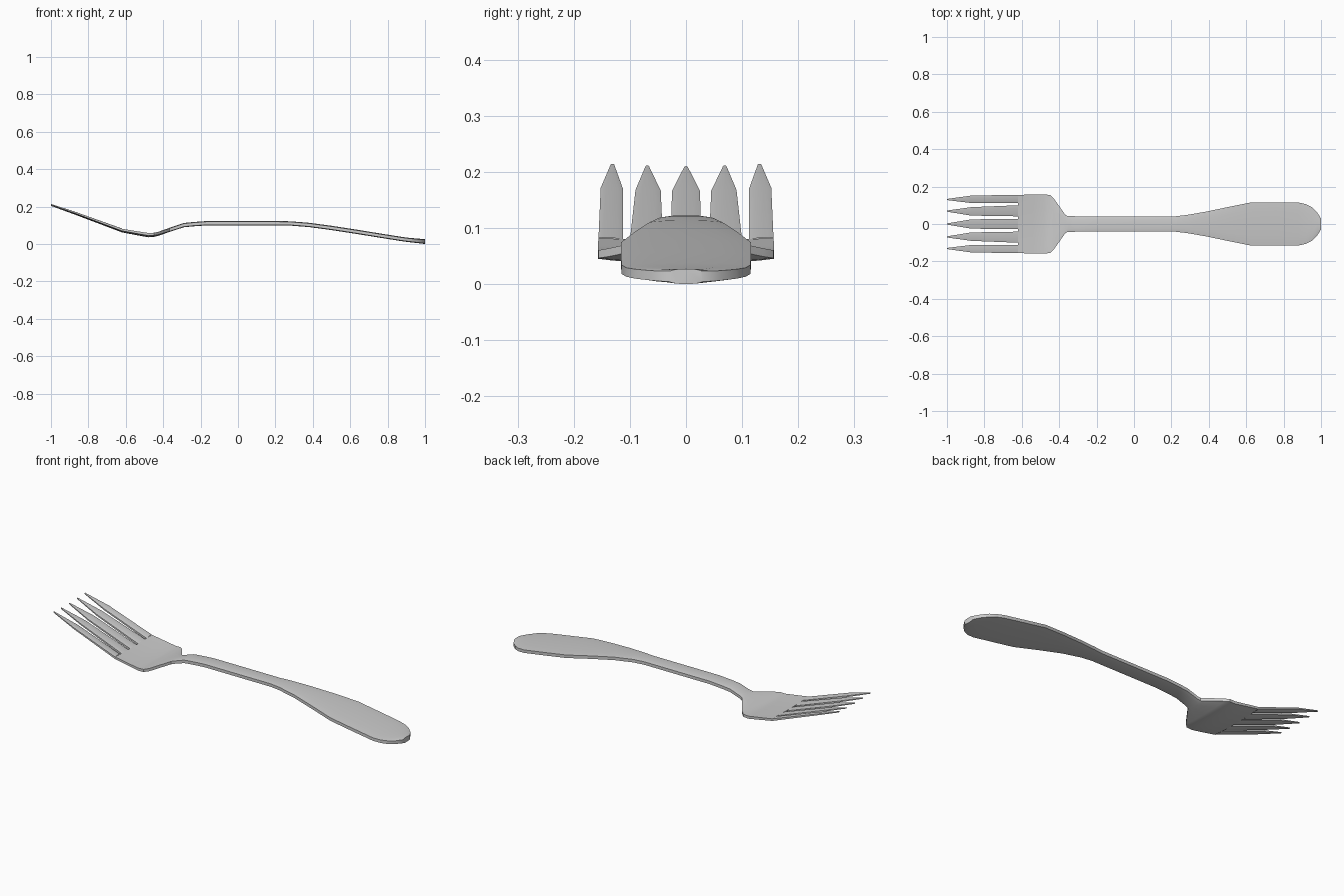
import bpy, bmesh

SECTION = (-1, -0.85, -0.55, 0, 0.55, 0.85, 1)


def bowl(x, y):
    # the head is slightly dished, fading out towards the neck
    fade = max(0.0, min(1.0, (-0.36 - x) / 0.1))
    return 0.006 * fade * (y / 0.157) ** 2


def loft(name, stations, edge=0.7, cap_first=True):
    # each station: x, left y, right y, centre z, thickness
    bm = bmesh.new()
    rings = []
    for x, y0, y1, z, t in stations:
        top, bottom = [], []
        for u in SECTION:
            y = (y0 + y1) / 2 + u * (y1 - y0) / 2
            h = t / 2 * (1 - (1 - edge) * abs(u) ** 3)
            c = z + bowl(x, y)
            top.append(bm.verts.new((x, y, c + h)))
            bottom.append(bm.verts.new((x, y, c - h)))
        rings.append(top + bottom[::-1])
    n = len(rings[0])
    for a, b in zip(rings, rings[1:]):
        for i in range(n):
            j = (i + 1) % n
            bm.faces.new((a[i], a[j], b[j], b[i]))
    if cap_first:
        bm.faces.new(rings[0])
    bm.faces.new(rings[-1])
    bmesh.ops.recalc_face_normals(bm, faces=bm.faces[:])
    mesh = bpy.data.meshes.new(name)
    bm.to_mesh(mesh)
    bm.free()
    ob = bpy.data.objects.new(name, mesh)
    bpy.context.collection.objects.link(ob)
    bpy.ops.object.select_all(action='DESELECT')
    ob.select_set(True)
    bpy.context.view_layer.objects.active = ob
    bpy.ops.object.shade_smooth_by_angle(angle=0.6)
    return ob


# head, neck and handle: x, half width, centre z, thickness
profile = [
    (-0.62, 0.156, 0.070, 0.016), (-0.54, 0.157, 0.056, 0.018),
    (-0.48, 0.157, 0.046, 0.020), (-0.45, 0.156, 0.048, 0.020),
    (-0.43, 0.138, 0.053, 0.021), (-0.365, 0.046, 0.076, 0.022),
    (-0.35, 0.042, 0.081, 0.022), (-0.29, 0.041, 0.101, 0.023),
    (-0.24, 0.041, 0.106, 0.023), (-0.17, 0.041, 0.111, 0.023),
    (0.22, 0.041, 0.111, 0.023), (0.28, 0.048, 0.110, 0.023),
    (0.38, 0.065, 0.102, 0.023), (0.50, 0.090, 0.086, 0.023),
    (0.63, 0.116, 0.066, 0.023), (0.76, 0.116, 0.045, 0.023),
    (0.88, 0.115, 0.026, 0.023), (0.92, 0.106, 0.021, 0.023),
    (0.95, 0.090, 0.018, 0.024), (0.98, 0.061, 0.015, 0.025),
    (1.00, 0.029, 0.0135, 0.027)]
loft("fork_body", [(x, -w, w, z, t) for x, w, z, t in profile])

# five tines: y range at the root, y range at the shoulder, tip y
tines = [(-0.027, 0.027, -0.025, 0.025, 0.0)]
for s in (-1, 1):
    for a, b, c, d, tip in ((0.041, 0.100, 0.045, 0.090, 0.069),
                            (0.112, 0.156, 0.112, 0.152, 0.131)):
        tines.append((s * a, s * b, s * c, s * d, s * tip))
for k, (a, b, c, d, tip) in enumerate(tines):
    a, b = sorted((a, b))
    c, d = sorted((c, d))
    loft(f"tine_{k + 1}", [
        (-0.62, a, b, 0.070, 0.016),
        (-0.87, c, d, 0.162, 0.011),
        (-1.0, tip - 0.003, tip + 0.003, 0.207, 0.006)], cap_first=False)
